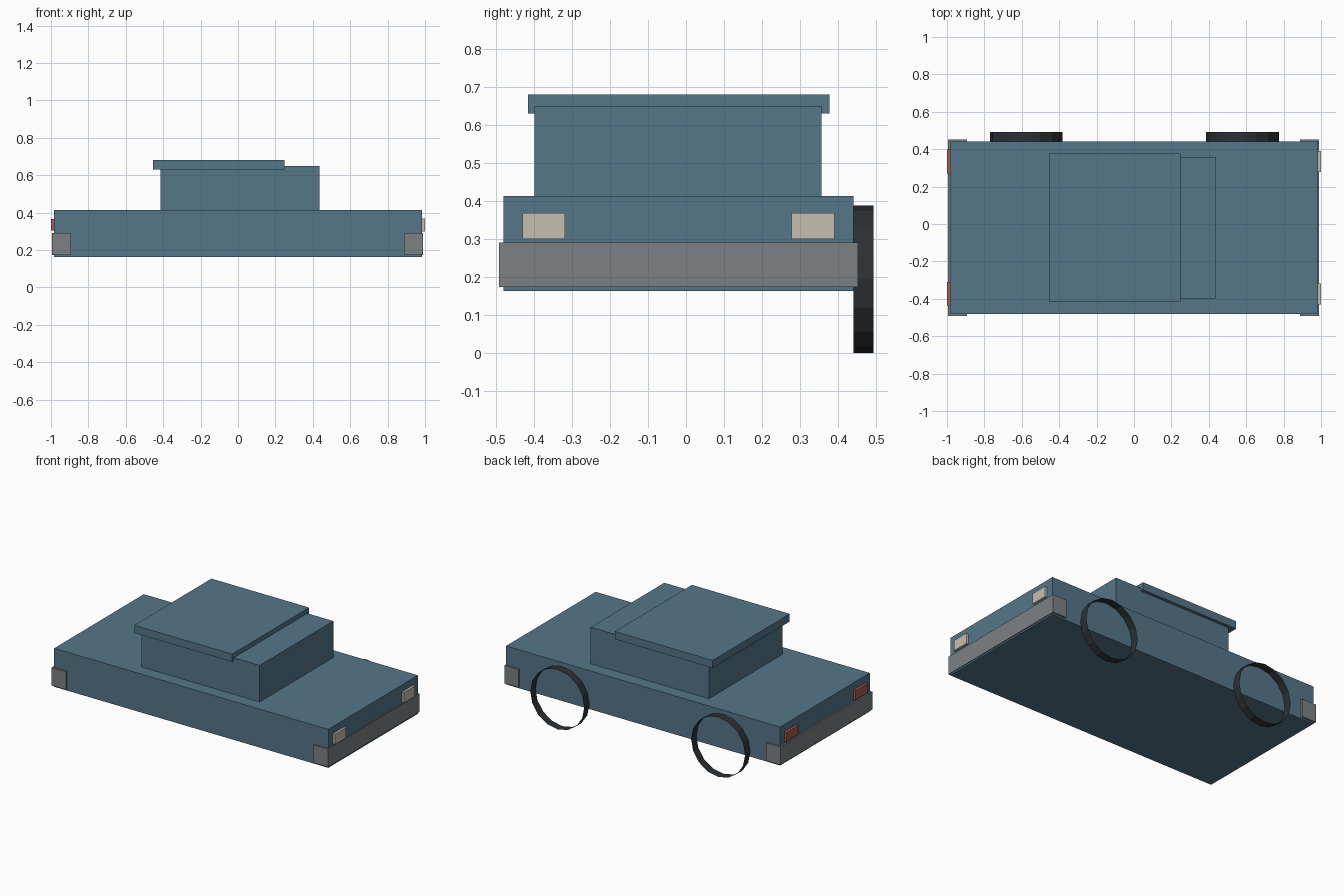
import bpy
import bmesh
from math import pi
from mathutils import Matrix

cube = bpy.data.objects.get("Cube")
if cube:
    bpy.data.objects.remove(cube, do_unlink=True)


def material(name, rgb):
    mat = bpy.data.materials.new(name)
    mat.use_nodes = True
    mat.diffuse_color = (*rgb, 1)
    mat.node_tree.nodes["Principled BSDF"].inputs["Base Color"].default_value = (*rgb, 1)
    return mat


BLUE = material("body blue", (0.09, 0.18, 0.25))
GREY = material("bumper grey", (0.20, 0.22, 0.23))
CREAM = material("headlight cream", (0.56, 0.52, 0.43))
RED = material("tail light red", (0.40, 0.10, 0.08))
BLACK = material("tyre black", (0.025, 0.03, 0.035))


def add_object(name, bm, mat):
    mesh = bpy.data.meshes.new(name)
    bm.to_mesh(mesh)
    bm.free()
    mesh.materials.append(mat)
    obj = bpy.data.objects.new(name, mesh)
    bpy.context.collection.objects.link(obj)
    return obj


def box(name, mat, xs, ys, zs):
    """Box given by its low and high limit on each axis."""
    spans = (xs, ys, zs)
    centre = [(a + b) / 2 for a, b in spans]
    size = [b - a for a, b in spans]
    bm = bmesh.new()
    bmesh.ops.create_cube(bm, matrix=Matrix.Translation(centre) @ Matrix.Diagonal((*size, 1)))
    return add_object(name, bm, mat)


def tyre(name, x, radius=0.194, width=0.053):
    """Open thin band with its axle along y."""
    bm = bmesh.new()
    place = Matrix.Translation((x, 0.4665, radius)) @ Matrix.Rotation(pi / 2, 4, "X")
    bmesh.ops.create_cone(bm, cap_ends=False, segments=16, radius1=radius,
                          radius2=radius, depth=width, matrix=place)
    return add_object(name, bm, BLACK)


# Body, cabin and overhanging roof
box("body", BLUE, (-0.985, 0.985), (-0.48, 0.44), (0.163, 0.413))
box("cabin", BLUE, (-0.415, 0.435), (-0.398, 0.357), (0.413, 0.65))
box("roof", BLUE, (-0.455, 0.248), (-0.415, 0.377), (0.63, 0.68))

# Bumpers wrapping both ends
box("front_bumper", GREY, (0.888, 0.99), (-0.492, 0.452), (0.173, 0.29))
box("rear_bumper", GREY, (-0.995, -0.893), (-0.492, 0.452), (0.173, 0.29))

# Lights, in pairs about the body's centre line
MIDDLE = -0.02
for side, sign in (("left", 1), ("right", -1)):
    y = MIDDLE + sign * 0.354
    box(side + "_headlight", CREAM, (0.975, 1.0), (y - 0.056, y + 0.056), (0.30, 0.368))
    box(side + "_tail_light", RED, (-1.0, -0.975), (y - 0.063, y + 0.063), (0.305, 0.365))

# Tyres along one flank
tyre("front_tyre", 0.58)
tyre("rear_tyre", -0.576)
